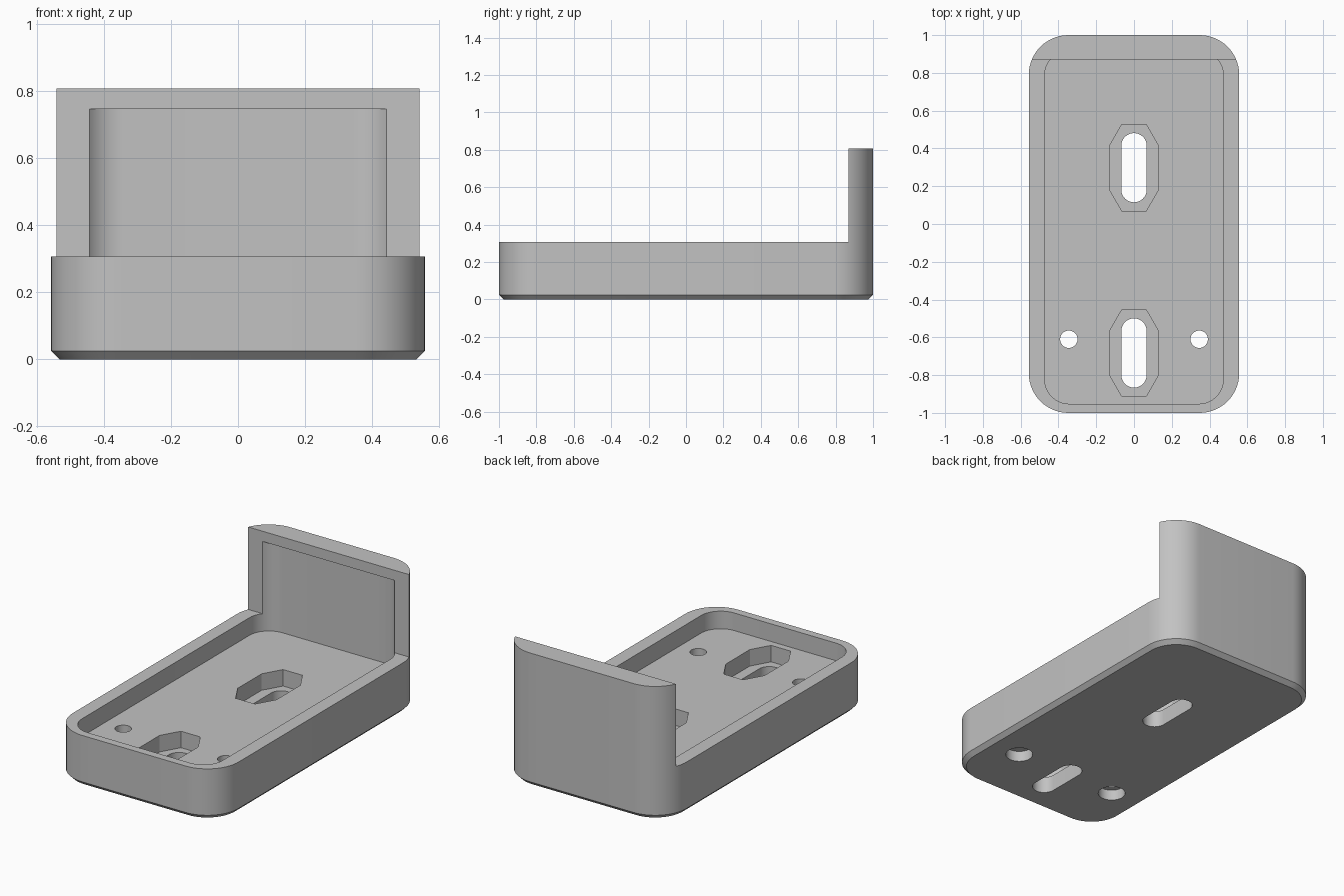
import bpy, bmesh, math

cube = bpy.data.objects.get("Cube")
if cube:
    bpy.data.objects.remove(cube, do_unlink=True)

grey = bpy.data.materials.new("plain grey")
grey.use_nodes = True
colour = (0.54, 0.54, 0.54, 1)
grey.diffuse_color = colour
grey.node_tree.nodes["Principled BSDF"].inputs["Base Color"].default_value = colour


def rounded(x, y0, y1, r, steps=14):
    """Rounded rectangle outline, symmetric in x."""
    corners = [(x - r, y1 - r), (r - x, y1 - r), (r - x, y0 + r), (x - r, y0 + r)]
    points = []
    for quarter, (cx, cy) in enumerate(corners):
        for i in range(steps + 1):
            a = (quarter + i / steps) * math.pi / 2
            p = (cx + r * math.cos(a), cy + r * math.sin(a))
            if not points or math.dist(p, points[-1]) > 1e-5:
                points.append(p)
    if math.dist(points[0], points[-1]) < 1e-5:
        points.pop()
    return points


def circle(cx, cy, r, n=40):
    return [(cx + r * math.cos(i * math.tau / n), cy + r * math.sin(i * math.tau / n))
            for i in range(n)]


def box_outline(x, y0, y1):
    return [(x, y0), (x, y1), (-x, y1), (-x, y0)]


def nut_outline(cy):
    """Stretched hexagon that holds a sliding nut."""
    half = [(0.13, -0.115), (0.13, 0.115), (0.065, 0.228)]
    pts = half + [(-0.065, 0.228), (-0.13, 0.115), (-0.13, -0.115)]
    pts += [(-0.065, -0.228), (0.065, -0.228)]
    return [(x, cy + y) for x, y in pts]


def loft(name, layers):
    """Closed solid through stacked (outline, height) layers."""
    bm = bmesh.new()
    rings = [[bm.verts.new((x, y, z)) for x, y in pts] for pts, z in layers]
    bm.faces.new(rings[0][::-1])
    bm.faces.new(rings[-1])
    for low, high in zip(rings, rings[1:]):
        n = len(low)
        for i in range(n):
            j = (i + 1) % n
            bm.faces.new((low[i], low[j], high[j], high[i]))
    bmesh.ops.recalc_face_normals(bm, faces=bm.faces)
    mesh = bpy.data.meshes.new(name)
    bm.to_mesh(mesh)
    bm.free()
    mesh.materials.append(grey)
    ob = bpy.data.objects.new(name, mesh)
    bpy.context.collection.objects.link(ob)
    return ob


def cut(target, outline, z0, z1):
    """Subtract a prism from the target and discard the cutter."""
    cutter = loft("cutter", [(outline, z0), (outline, z1)])
    cutter.hide_render = True
    mod = target.modifiers.new("cut", "BOOLEAN")
    mod.operation = "DIFFERENCE"
    mod.solver = "EXACT"
    mod.object = cutter
    bpy.context.view_layer.objects.active = target
    bpy.ops.object.modifier_apply(modifier=mod.name)
    bpy.data.objects.remove(cutter, do_unlink=True)


# Tray block with chamfered underside
W, R, C = 0.557, 0.21, 0.025
outer = rounded(W, -1, 1, R)
tray = loft("mounting_tray", [(rounded(W - C, C - 1, 1 - C, R - C), 0),
                              (outer, C), (outer, 0.808)])

# Low rim in front of the tall back wall, then the pocket
cut(tray, box_outline(1, -2, 0.87), 0.307, 1)
cut(tray, rounded(0.473, -0.952, 0.917, 0.13), 0.2, 0.746)

# Nut recesses with through slots
for cy in (0.298, -0.683):
    cut(tray, nut_outline(cy), 0.1, 0.26)
    cut(tray, rounded(0.067, cy - 0.183, cy + 0.183, 0.0669), -0.1, 0.15)

# Screw holes, counterbored from below
for side in (-1, 1):
    cut(tray, circle(side * 0.345, -0.61, 0.046), -0.1, 0.26)
    cut(tray, circle(side * 0.345, -0.61, 0.077), -0.1, 0.065)

bpy.ops.object.select_all(action="DESELECT")
tray.select_set(True)
bpy.context.view_layer.objects.active = tray
bpy.ops.object.shade_smooth_by_angle(angle=math.radians(20))
